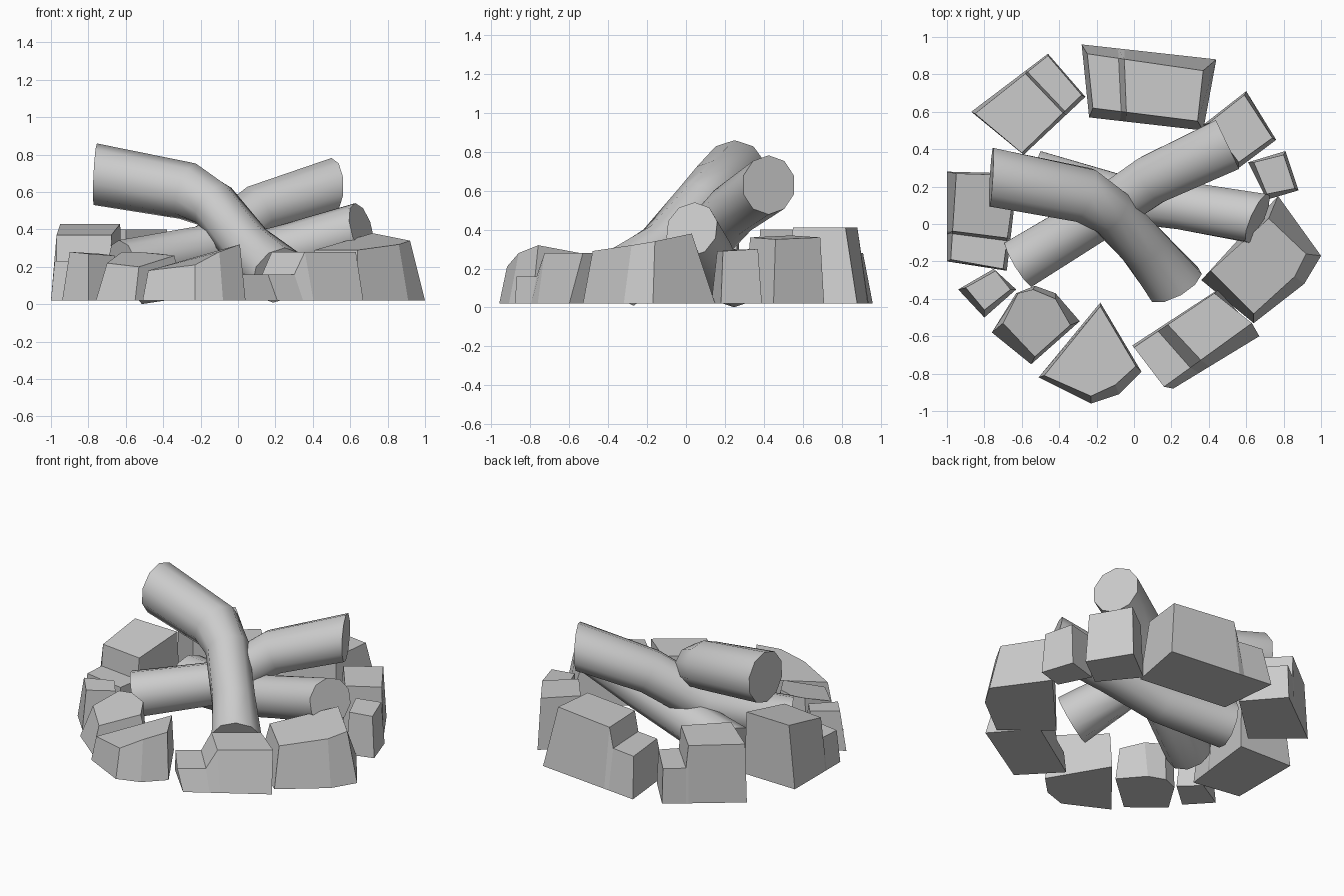
import bpy, bmesh, math
from mathutils import Vector

FLOOR = 0.02


def finish(name, bm):
    bmesh.ops.recalc_face_normals(bm, faces=bm.faces)
    mesh = bpy.data.meshes.new(name)
    bm.to_mesh(mesh)
    bm.free()
    obj = bpy.data.objects.new(name, mesh)
    bpy.context.collection.objects.link(obj)
    return obj


def loft(name, rings):
    """Skin closed rings of equal length and cap both ends."""
    bm = bmesh.new()
    rows = [[bm.verts.new(p) for p in ring] for ring in rings]
    n = len(rows[0])
    for a, b in zip(rows, rows[1:]):
        for i in range(n):
            j = (i + 1) % n
            bm.faces.new((a[i], a[j], b[j], b[i]))
    bm.faces.new(rows[0])
    bm.faces.new(rows[-1])
    return finish(name, bm)


def log(name, path, radii, start=None, end=None, sides=10):
    """Tube along a bent path; start/end override the cut directions."""
    pts = [Vector(p) for p in path]
    last = len(pts) - 1
    rings = []
    for k, (p, r) in enumerate(zip(pts, radii)):
        d = Vector()
        if k > 0:
            d += (p - pts[k - 1]).normalized()
        if k < last:
            d += (pts[k + 1] - p).normalized()
        if k == 0 and start:
            d = Vector(start)
        if k == last and end:
            d = Vector(end)
        d.normalize()
        side = d.cross(Vector((0, 0, 1))).normalized()
        up = side.cross(d)
        angles = [2 * math.pi * i / sides for i in range(sides)]
        rings.append([p + r * (up * math.cos(a) + side * math.sin(a)) for a in angles])
    obj = loft(name, rings)
    bpy.ops.object.select_all(action='DESELECT')
    obj.select_set(True)
    bpy.context.view_layer.objects.active = obj
    bpy.ops.object.shade_smooth_by_angle(angle=math.radians(50))


def stone(name, base, top):
    loft(name, [[(x, y, FLOOR) for x, y in base], top])


def stepped_stone(name, base, top, steps):
    """base/top: start outer, start inner, end outer, end inner; steps: (t, z)."""
    def at(quad, i, t, z):
        p = Vector(quad[i]).lerp(Vector(quad[i + 2]), t)
        return (p.x, p.y, z)
    loft(name, [[at(base, 0, t, FLOOR), at(top, 0, t, z),
                 at(top, 1, t, z), at(base, 1, t, FLOOR)] for t, z in steps])


# Three bent logs leaning over one another
log("log_upper", [(-0.763, 0.25, 0.695), (-0.27, 0.155, 0.605), (-0.13, 0.07, 0.53),
                  (0.05, -0.12, 0.31), (0.22, -0.325, 0.155)],
    [0.165, 0.155, 0.135, 0.135, 0.16],
    start=(1, -0.06, -0.05), end=(0.45, -0.8, -0.40))
log("log_middle", [(-0.615, -0.215, 0.20), (-0.18, 0.05, 0.29),
                   (0.10, 0.24, 0.50), (0.50, 0.425, 0.63)],
    [0.145, 0.135, 0.14, 0.152], end=(0.9, 0.43, 0.0))
log("log_lower", [(-0.53, 0.25, 0.15), (-0.1, 0.14, 0.20),
                  (0.25, 0.10, 0.29), (0.66, 0.03, 0.40)],
    [0.15, 0.135, 0.135, 0.145], end=(0.9, -0.40, 0.25))

# Notched stones
stepped_stone("stone_back",
              [(-0.28, 0.96), (-0.24, 0.57), (0.44, 0.88), (0.37, 0.50)],
              [(-0.25, 0.91), (-0.22, 0.62), (0.37, 0.82), (0.34, 0.55)],
              [(0, .28), (.27, .28), (.32, .41), (1, .41)])
stepped_stone("stone_back_left",
              [(-0.46, 0.91), (-0.26, 0.68), (-0.87, 0.60), (-0.59, 0.37)],
              [(-0.46, 0.90), (-0.28, 0.69), (-0.85, 0.59), (-0.60, 0.38)],
              [(0, .25), (.28, .25), (.31, .40), (1, .40)])
stepped_stone("stone_left",
              [(-1.0, -0.20), (-0.68, -0.25), (-1.0, 0.28), (-0.62, 0.27)],
              [(-0.98, -0.19), (-0.70, -0.24), (-0.95, 0.27), (-0.63, 0.26)],
              [(0, .23), (.30, .23), (.33, .37), (1, .43)])
stepped_stone("stone_front_right",
              [(0.21, -0.88), (-0.01, -0.65), (0.67, -0.60), (0.45, -0.35)],
              [(0.16, -0.87), (0.00, -0.66), (0.63, -0.53), (0.43, -0.37)],
              [(0, .16), (.30, .16), (.42, .28), (1, .28)])

# Plain tapered stones
stone("stone_right",
      [(0.77, 0.15), (1.0, -0.17), (0.91, -0.32), (0.64, -0.53), (0.36, -0.30)],
      [(0.72, 0.03, .38), (0.92, -0.16, .34), (0.86, -0.28, .32),
       (0.64, -0.48, .29), (0.41, -0.25, .29)])
stone("stone_front",
      [(-0.18, -0.42), (0.04, -0.79), (-0.08, -0.91), (-0.23, -0.96), (-0.51, -0.82)],
      [(-0.18, -0.44, .26), (0.01, -0.76, .32), (-0.10, -0.86, .28),
       (-0.23, -0.92, .21), (-0.48, -0.81, .18)])
stone("stone_front_left",
      [(-0.63, -0.37), (-0.53, -0.33), (-0.42, -0.37), (-0.29, -0.52),
       (-0.55, -0.75), (-0.76, -0.58)],
      [(-0.62, -0.37, .28), (-0.54, -0.35, .28), (-0.42, -0.40, .27),
       (-0.34, -0.54, .26), (-0.53, -0.71, .20), (-0.70, -0.53, .22)])
stone("stone_left_small",
      [(-0.94, -0.35), (-0.75, -0.24), (-0.63, -0.35), (-0.80, -0.50)],
      [(-0.90, -0.34, .28), (-0.74, -0.25, .27), (-0.66, -0.35, .26), (-0.80, -0.46, .27)])
stone("stone_back_right",
      [(0.60, 0.71), (0.76, 0.45), (0.56, 0.30), (0.37, 0.53)],
      [(0.59, 0.69, .36), (0.74, 0.46, .35), (0.56, 0.33, .36), (0.40, 0.54, .37)])
stone("stone_right_small",
      [(0.61, 0.33), (0.81, 0.39), (0.88, 0.18), (0.71, 0.13)],
      [(0.64, 0.33, .30), (0.80, 0.37, .30), (0.86, 0.19, .29), (0.71, 0.16, .29)])
